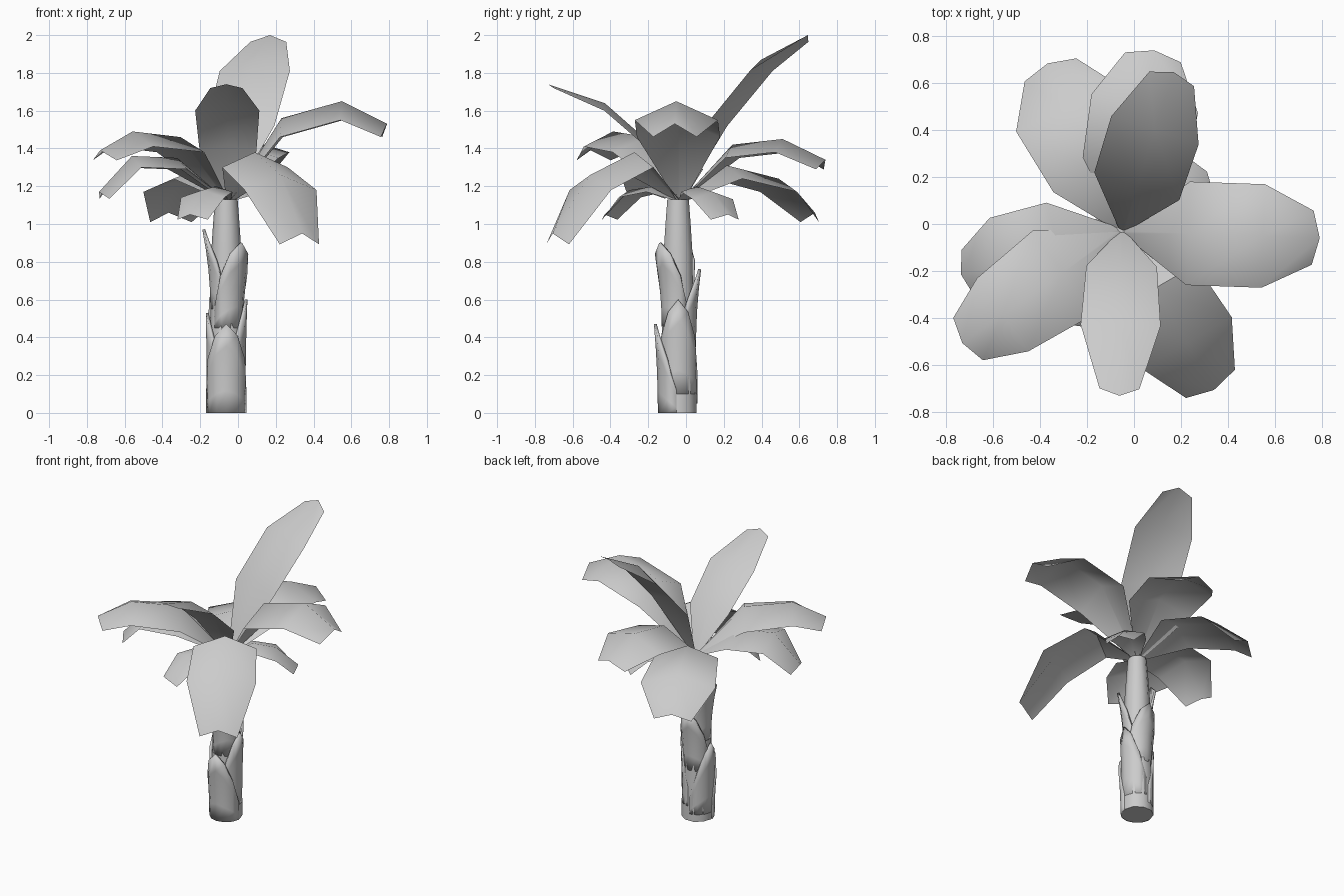
import bpy, math
from mathutils import Vector

if "Cube" in bpy.data.objects:
    bpy.data.objects.remove(bpy.data.objects["Cube"], do_unlink=True)

# One plain grey material
grey = bpy.data.materials.new("plain_grey")
grey.use_nodes = True
tone = (0.6, 0.6, 0.6, 1)
grey.diffuse_color = tone
grey.node_tree.nodes["Principled BSDF"].inputs["Base Color"].default_value = tone

CROWN = Vector((-0.05, -0.03, 0))
TRUNK = Vector((-0.062, -0.042, 0))


def polar(center, angle, radius, z):
    return center + Vector((math.cos(angle) * radius, math.sin(angle) * radius, z))


def grid_object(name, rows, closed=False, caps=False, sharp=40):
    """Skin a list of equal-length point rows with quads."""
    n = len(rows[0])
    faces = []
    for i in range(len(rows) - 1):
        for j in range(n if closed else n - 1):
            k = (j + 1) % n
            faces.append((i * n + j, i * n + k, (i + 1) * n + k, (i + 1) * n + j))
    if caps:
        faces.append(tuple(reversed(range(n))))
        faces.append(tuple(range((len(rows) - 1) * n, len(rows) * n)))
    mesh = bpy.data.meshes.new(name)
    mesh.from_pydata([p for row in rows for p in row], [], faces)
    mesh.materials.append(grey)
    obj = bpy.data.objects.new(name, mesh)
    bpy.context.collection.objects.link(obj)
    bpy.ops.object.select_all(action="DESELECT")
    obj.select_set(True)
    bpy.context.view_layer.objects.active = obj
    bpy.ops.object.shade_smooth_by_angle(angle=math.radians(sharp))
    return obj


def leaf(name, heading, spine, droop):
    """Folded blade: spine holds (reach, height, half width) stations."""
    a = math.radians(heading)
    side = Vector((-math.sin(a), math.cos(a), 0))
    rows = []
    for reach, z, half in [(0.0, 1.12, 0.012)] + spine:
        mid = polar(CROWN, a, reach, z)
        drop = Vector((0, 0, -droop * min(1, half * 6)))
        back = polar(Vector(), a, -0.03 if reach == spine[-1][0] else 0, 0)
        rows.append([mid - side * half + drop + back, mid,
                     mid + side * half + drop + back])
    grid_object(name, rows, sharp=60)


# Crown of leaves
leaf("upright_back_leaf", 72, [(.2, 1.58, .19), (.45, 1.87, .195), (.71, 2.0, .1)], .06)
leaf("upright_front_leaf", -91, [(.15, 1.42, .15), (.40, 1.64, .17), (.70, 1.74, .085)], .04)
leaf("left_leaf", -2, [(.28, 1.56, .22), (.6, 1.65, .22), (.84, 1.53, .115)], .1)
leaf("front_right_leaf", 215, [(.31, 1.46, .22), (.62, 1.49, .19), (.83, 1.39, .11)], .08)
leaf("right_leaf", 195, [(.28, 1.35, .2), (.53, 1.36, .2), (.71, 1.17, .1)], .06)
leaf("back_leaf", 80, [(.28, 1.42, .22), (.55, 1.45, .23), (.78, 1.34, .12)], .07)
leaf("back_right_leaf", 114, [(.27, 1.31, .2), (.57, 1.24, .24), (.78, 1.06, .12)], .07)
leaf("front_left_leaf", -60, [(.28, 1.38, .2), (.55, 1.26, .22), (.78, .95, .12)], .08)
leaf("small_back_leaf", 35, [(.15, 1.2, .1), (.3, 1.17, .13), (.44, 1.05, .09)], .05)
leaf("small_front_leaf", 243, [(.15, 1.2, .1), (.3, 1.18, .13), (.45, 1.05, .09)], .05)

# Trunk core
SIDES = 10
profile = [(.103, 0), (.1, .3), (.085, .5), (.08, .85), (.07, 1.0), (.06, 1.13)]
grid_object("trunk", [[polar(TRUNK, math.tau * j / SIDES, r, z) for j in range(SIDES)]
                      for r, z in profile], closed=True, caps=True)


def bark_scale(name, heading, low, high, inner, flare):
    """Tongue of bark wrapped round half the trunk, its tip leaning outward."""
    rows = []
    for i in range(5):
        v = i / 4
        row = []
        for j in range(7):
            t = j / 3 - 1
            top = high - (high - low) * 0.75 * abs(t) ** 1.6
            lean = (flare - inner) * v ** 2 * (1 - t * t)
            row.append(polar(TRUNK, math.radians(heading + 85 * t),
                             inner + lean, low + (top - low) * v))
        rows.append(row)
    obj = grid_object(name, rows, sharp=60)
    mod = obj.modifiers.new("thickness", "SOLIDIFY")
    mod.thickness = 0.015
    mod.offset = -1


# Old leaf bases spiralling up the trunk
bark_scale("bark_front_low", -90, 0, .47, .107, .128)
bark_scale("bark_right_low", 180, .05, .53, .104, .108)
bark_scale("bark_left_low", 0, .1, .6, .102, .112)
bark_scale("bark_back_mid", 90, .35, .76, .095, .122)
bark_scale("bark_front_high", -50, .45, .9, .088, .13)
bark_scale("bark_right_high", 180, .55, .97, .084, .127)
